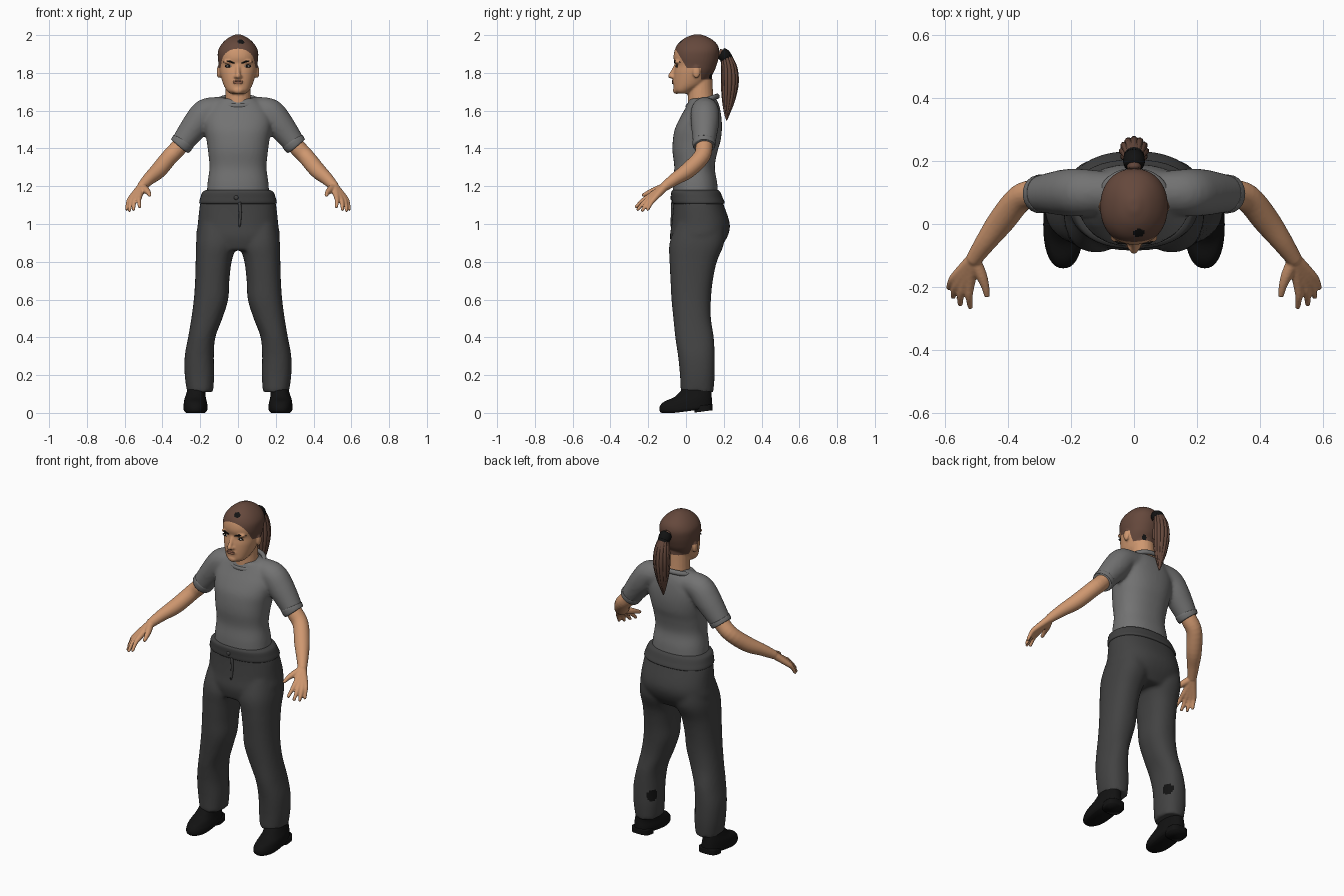
import bpy, bmesh, math, random
from mathutils import Vector, Matrix
from mathutils.bvhtree import BVHTree

random.seed(4)
if "Cube" in bpy.data.objects:
    bpy.data.objects.remove(bpy.data.objects["Cube"])


def material(name, r, g, b):
    m = bpy.data.materials.new(name)
    m.use_nodes = True
    m.diffuse_color = (r, g, b, 1)
    m.node_tree.nodes["Principled BSDF"].inputs["Base Color"].default_value = (r, g, b, 1)
    return m


SKIN = material("skin", 0.62, 0.31, 0.16)
HAIR = material("brown hair", 0.13, 0.065, 0.045)
SHIRT = material("grey shirt", 0.17, 0.17, 0.17)
CLOTH = material("charcoal trousers", 0.055, 0.055, 0.055)
BLACK = material("black", 0.006, 0.006, 0.006)
WHITE = material("eye white", 0.6, 0.55, 0.5)
LIPS = material("lips", 0.4, 0.17, 0.1)


def spline(rows, k=5):
    """Catmull-Rom through rows of numbers."""
    rows = [Vector(r) for r in rows]
    ext = [rows[0]] + rows + [rows[-1]]
    out = []
    for a, b, c, d in zip(ext, ext[1:], ext[2:], ext[3:]):
        for i in range(k):
            t = i / k
            out.append(b + (c - a) * (t / 2) + (a * 2 - b * 5 + c * 4 - d) * (t * t / 2)
                       + (b * 3 - a - c * 3 + d) * (t ** 3 / 2))
    return out + [rows[-1]]


def loft(bm, rings):
    loops = [[bm.verts.new(p) for p in ring] for ring in rings]
    for a, b in zip(loops, loops[1:]):
        for i in range(len(a)):
            j = (i + 1) % len(a)
            bm.faces.new((a[i], a[j], b[j], b[i]))
    bm.faces.new(loops[0])
    bm.faces.new(loops[-1])


def stack(bm, rows, side=1, power=2.3, n=40):
    """Loft of level rings, each row being z, x min, x max, y min, y max."""
    def bend(v):
        return math.copysign(abs(v) ** (2 / power), v)
    rings = []
    for z, x0, x1, y0, y1 in spline(rows):
        rings.append([(side * ((x0 + x1) / 2 + (x1 - x0) / 2 * bend(math.cos(math.tau * i / n))),
                       (y0 + y1) / 2 + (y1 - y0) / 2 * bend(math.sin(math.tau * i / n)), z)
                      for i in range(n)])
    loft(bm, rings)


def even(rows):
    """Rows of z, half width, y min, y max made symmetric."""
    return [(z, -w, w, y0, y1) for z, w, y0, y1 in rows]


def ball(bm, c, sx, sy, sz):
    m = Matrix.Translation(c) @ Matrix.Diagonal((sx, sy, sz, 1))
    bmesh.ops.create_uvsphere(bm, u_segments=20, v_segments=12, radius=1, matrix=m)


def tube(bm, rows, side=1, cap=True, n=20):
    """Round tube through rows of x, y, z, radius."""
    pts = [Vector((side * r[0], r[1], r[2], r[3])) for r in spline(rows, 4)]
    rings = []
    for i, p in enumerate(pts):
        d = (pts[min(i + 1, len(pts) - 1)] - pts[max(i - 1, 0)]).to_3d().normalized()
        u = d.cross(Vector((0.3, 1, 0.1))).normalized()
        v = d.cross(u)
        rings.append([p.to_3d() + (u * math.cos(math.tau * k / n) + v * math.sin(math.tau * k / n)) * p.w
                      for k in range(n)])
    loft(bm, rings)
    if cap:
        ball(bm, pts[-1].to_3d(), *[pts[-1].w] * 3)


def finish(bm, name, mats, voxel=0, smooth=4):
    """Make the object; with a voxel size its pieces are fused and smoothed."""
    bmesh.ops.recalc_face_normals(bm, faces=bm.faces)
    me = bpy.data.meshes.new(name)
    bm.to_mesh(me)
    bm.free()
    ob = bpy.data.objects.new(name, me)
    bpy.context.collection.objects.link(ob)
    if voxel:
        mod = ob.modifiers.new("fuse", 'REMESH')
        mod.mode, mod.voxel_size = 'VOXEL', voxel
        mod = ob.modifiers.new("soften", 'SMOOTH')
        mod.factor, mod.iterations = 0.5, smooth
        baked = bpy.data.meshes.new_from_object(ob.evaluated_get(bpy.context.evaluated_depsgraph_get()))
        ob.modifiers.clear()
        ob.data = baked
    ob.data.materials.clear()
    for m in mats:
        ob.data.materials.append(m)
    ob.data.shade_smooth()
    return ob


def paint(ob, index, rule):
    for f in ob.data.polygons:
        if rule(f.center):
            f.material_index = index


# Head, neck, nose and ears
bm = bmesh.new()
stack(bm, even([(1.69, .04, -.045, .02), (1.705, .058, -.062, .04), (1.74, .078, -.066, .1), (1.8, .096, -.064, .145),
                (1.84, .102, -.058, .162), (1.88, .107, -.066, .173), (1.92, .105, -.06, .176),
                (1.955, .085, -.042, .162), (1.985, .052, -.005, .125), (2.003, .015, .04, .08)]), power=2.15)
tube(bm, [(0, .085, 1.58, .075), (0, .078, 1.66, .068), (0, .075, 1.78, .064)])
tube(bm, [(0, -.05, 1.85, .009), (0, -.068, 1.81, .011), (0, -.082, 1.784, .014)])
for s in (-1, 1):
    ball(bm, (s * .012, -.068, 1.78), .011, .014, .01)
    ball(bm, (s * .102, .055, 1.805), .011, .02, .034)
    ball(bm, (s * .047, -.045, 1.858), .03, .016, .01)
ball(bm, (0, -.055, 1.752), .034, .018, .016)
ball(bm, (0, -.052, 1.708), .03, .018, .02)
head = finish(bm, "head", [SKIN, HAIR, BLACK], .006, 3)

# Hairline is cut into the head, then coloured
bm = bmesh.new()
bm.from_mesh(head.data)
brow, slope = Vector((0, -.058, 1.93)), Vector((0, .1, .06))
for co, no in ((brow, slope), ((0, 0, 1.825), (0, 0, 1)), ((0, .08, 0), (0, 1, 0)), ((0, 0, 1.765), (0, 0, 1))):
    bmesh.ops.bisect_plane(bm, geom=bm.verts[:] + bm.edges[:] + bm.faces[:], plane_co=co, plane_no=no)
surface = BVHTree.FromBMesh(bm)
bm.to_mesh(head.data)
bm.free()
paint(head, 1, lambda c: (c - brow).dot(slope) > 0 and (c.z > 1.825 or c.y > .08 and c.z > 1.765))
for spot, size in ((Vector((.015, -.028, 1.965)), .018), (Vector((.04, .14, 1.78)), .018)):
    paint(head, 2, lambda c: (c - spot).length < size)


def on_face(x, z):
    return surface.ray_cast(Vector((x, -1, z)), Vector((0, 1, 0)))[0]


# Eyes, brows and mouth
for s, label in ((1, "left"), (-1, "right")):
    for part, mat, w, h, out in (("lashes", BLACK, .023, .0085, 0), ("eye", WHITE, .017, .005, .002),
                                 ("iris", BLACK, .006, .0055, .004)):
        bm = bmesh.new()
        ball(bm, on_face(s * .047, 1.836) - Vector((0, out, 0)), w, .004, h)
        finish(bm, label + "_" + part, [mat])
    bm = bmesh.new()
    tube(bm, [(*on_face(s * x, z), r) for x, z, r in ((.02, 1.851, .003), (.05, 1.862, .0045), (.075, 1.857, .002))])
    finish(bm, label + "_eyebrow", [BLACK])
bm = bmesh.new()
for z, h in ((1.757, .005), (1.747, .006)):
    ball(bm, on_face(0, z), .028, .004, h)
finish(bm, "lips", [LIPS])

# Ponytail with loose strands, and its band
bm = bmesh.new()
tail = [(0, .175, 1.905, .022), (0, .212, 1.89, .026), (0, .228, 1.83, .038), (0, .232, 1.75, .042),
        (0, .226, 1.66, .032), (0, .218, 1.59, .016), (0, .215, 1.55, .003)]
tube(bm, tail)
for i in range(12):
    a, drop = math.tau * i / 12, random.uniform(0, .06)
    tube(bm, [(x + math.cos(a) * r * .85, y + math.sin(a) * r * .85, z + drop * (1.9 - z), max(r * .3, .002))
              for x, y, z, r in tail[1:]], n=8)
finish(bm, "ponytail", [HAIR])
bm = bmesh.new()
tube(bm, [(0, .185, 1.905, .031), (0, .2, 1.895, .035), (0, .213, 1.88, .033)])
finish(bm, "hair_band", [BLACK])

# Shirt body and sleeves
bm = bmesh.new()
stack(bm, even([(1.15, .166, -.07, .17), (1.22, .161, -.069, .165), (1.3, .151, -.062, .152), (1.38, .158, -.071, .166),
                (1.44, .166, -.07, .183), (1.5, .176, -.06, .19), (1.56, .178, -.033, .188),
                (1.62, .15, .0, .178), (1.665, .1, .02, .16)]))
for s in (-1, 1):
    tube(bm, [(.05, .1, 1.605, .068), (.11, .1, 1.603, .07), (.17, .1, 1.588, .076), (.215, .1, 1.535, .075),
              (.265, .098, 1.47, .066), (.303, .095, 1.418, .058)], s, cap=False)
finish(bm, "shirt", [SHIRT], .01, 5)
bm = bmesh.new()
bmesh.ops.create_circle(bm, radius=.014, segments=10, matrix=Matrix.Translation((.1, 0, 0)) @ Matrix.Rotation(math.pi / 2, 4, 'X'))
bmesh.ops.spin(bm, geom=bm.edges[:], axis=(0, 0, 1), cent=(0, 0, 0), steps=40, angle=math.tau)
bmesh.ops.remove_doubles(bm, verts=bm.verts, dist=.0005)
bm.transform(Matrix.Translation((0, .088, 1.65)) @ Matrix.Rotation(.33, 4, 'X') @ Matrix.Diagonal((1, .83, 1, 1)))
finish(bm, "collar", [SHIRT])

# Arms, hands and cuffs
arm = [(.25, .1, 1.49, .042), (.31, .096, 1.41, .045), (.362, .082, 1.355, .044), (.42, .012, 1.285, .043),
       (.47, -.055, 1.24, .034), (.507, -.108, 1.202, .026)]
fingers = [((.522, -.195, 1.145), (.521, -.263, 1.092)), ((.541, -.19, 1.138), (.553, -.254, 1.078)),
           ((.557, -.18, 1.135), (.575, -.231, 1.072)), ((.567, -.165, 1.137), (.589, -.202, 1.078))]
for s, label in ((1, "left"), (-1, "right")):
    bm = bmesh.new()
    tube(bm, arm, s)
    for knuckle, tip in fingers:
        mid = (Vector(knuckle) + Vector(tip)) / 2 + Vector((.003, 0, .006))
        tube(bm, [(.512, -.112, 1.197, .022), (*knuckle, .0155), (*mid, .012), (*tip, .009)], s, n=12)
    tube(bm, [(.505, -.12, 1.195, .02), (.485, -.165, 1.178, .018), (.473, -.2, 1.165, .013), (.468, -.225, 1.153, .01)], s)
    finish(bm, label + "_arm", [SKIN], .005, 3)
    bm = bmesh.new()
    tube(bm, [(.288, .0965, 1.44, .056), (.291, .096, 1.435, .062), (.305, .095, 1.415, .06), (.308, .095, 1.411, .054)], s, False)
    finish(bm, label + "_cuff", [SHIRT])

# Trousers with the worn patches at the calves
bm = bmesh.new()
stack(bm, even([(1.15, .185, -.068, .18), (1.1, .202, -.067, .2), (1.0, .213, -.076, .232), (.93, .219, -.085, .218),
                (.86, .18, -.07, .17)]))
for s in (-1, 1):
    stack(bm, [(1.0, .03, .205, -.05, .2), (.9, .01, .222, -.087, .202), (.8, .034, .224, -.087, .163),
               (.7, .046, .227, -.082, .142), (.6, .052, .234, -.077, .132), (.5, .083, .247, -.067, .132),
               (.4, .12, .264, -.057, .147), (.3, .128, .282, -.042, .152), (.2, .126, .282, -.032, .152),
               (.11, .132, .27, -.028, .145)], s)
trousers = finish(bm, "trousers", [CLOTH, BLACK], .011, 4)
paint(trousers, 1, lambda c: (Vector((abs(c.x), c.y, c.z)) - Vector((.148, .115, .26))).length < .033)
bm = bmesh.new()
stack(bm, even([(1.105, .19, -.06, .19), (1.112, .205, -.074, .205), (1.14, .199, -.077, .194),
                (1.168, .189, -.078, .182), (1.18, .17, -.07, .17)]))
finish(bm, "waistband", [CLOTH])
bm = bmesh.new()
tube(bm, [(.008, -.07, 1.115, .008), (.012, -.072, 1.06, .008), (.008, -.076, .99, .006)])
ball(bm, (-.01, -.077, 1.14), .012, .006, .012)
finish(bm, "fly", [CLOTH])

# Shoes with heels, tipped slightly toe down
for s, label in ((1, "left"), (-1, "right")):
    bm = bmesh.new()
    stack(bm, [(.0, .172, .28, -.13, .13), (.012, .162, .288, -.14, .138), (.035, .162, .288, -.138, .138),
               (.06, .168, .284, -.115, .136), (.085, .172, .275, -.06, .134), (.13, .172, .262, -.01, .13)], s)
    stack(bm, [(-.012, .168, .282, .045, .14), (.02, .168, .282, .045, .14)], s, 3)
    for v in bm.verts:
        v.co.z += .13 * max(0, v.co.y + .06)
    finish(bm, label + "_shoe", [BLACK])
